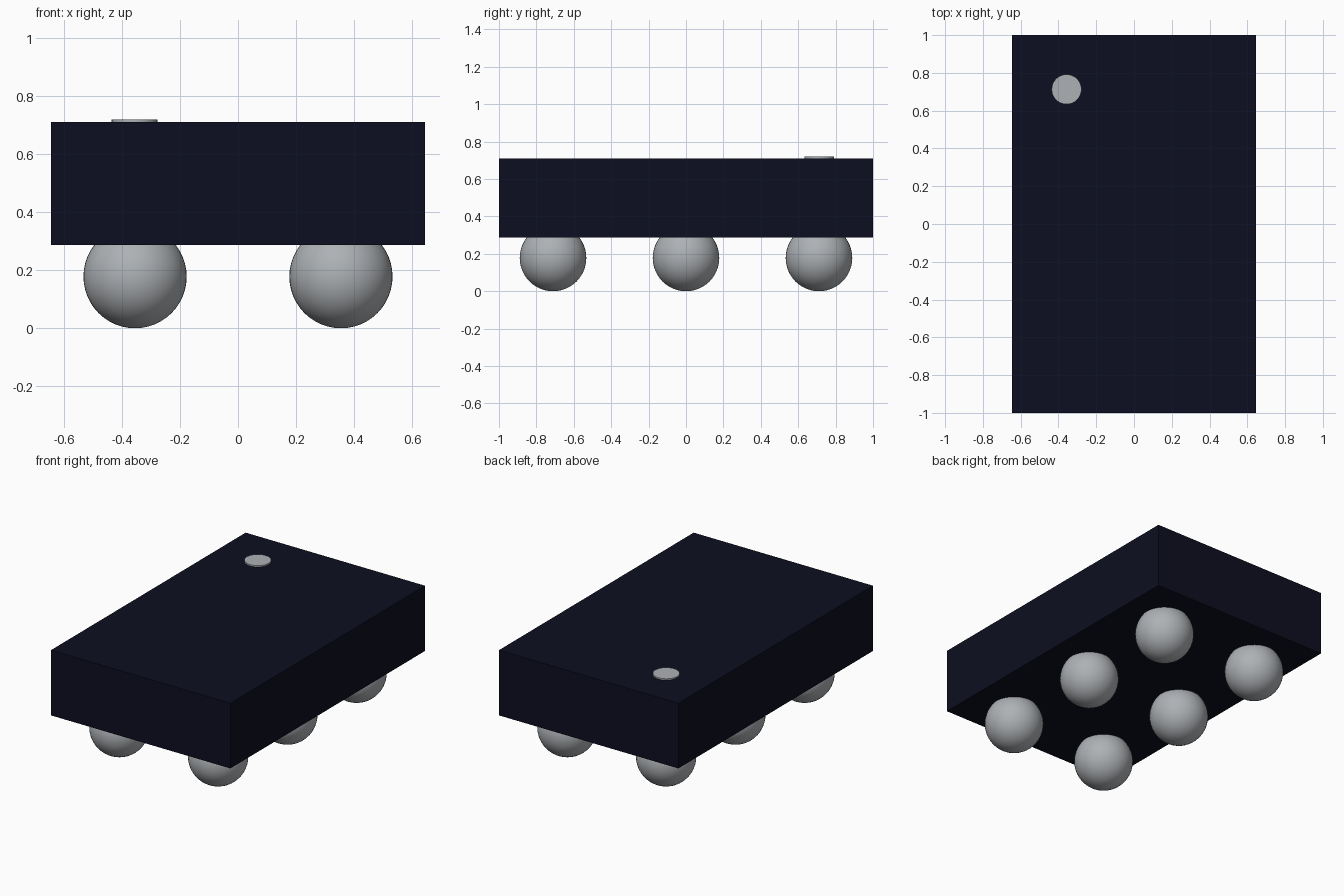
import bpy
import math

cube = bpy.data.objects.get("Cube")
if cube:
    bpy.data.objects.remove(cube, do_unlink=True)


def make_material(name, rgb):
    mat = bpy.data.materials.new(name)
    mat.use_nodes = True
    mat.diffuse_color = (*rgb, 1)
    bsdf = mat.node_tree.nodes["Principled BSDF"]
    bsdf.inputs["Base Color"].default_value = (*rgb, 1)
    return mat


def finish(name, mat, smooth=False):
    obj = bpy.context.object
    obj.name = name
    obj.data.materials.append(mat)
    if smooth:
        bpy.ops.object.shade_smooth_by_angle(angle=math.radians(40))
    return obj


navy = make_material("dark navy plastic", (0.004, 0.0045, 0.015))
grey = make_material("light grey metal", (0.42, 0.44, 0.46))

BODY_BOTTOM, BODY_TOP = 0.287, 0.711
BALL_RADIUS = 0.178

# Rectangular package body
bpy.ops.mesh.primitive_cube_add(size=1, location=(0, 0, (BODY_BOTTOM + BODY_TOP) / 2))
body = finish("package_body", navy)
body.scale = (1.29, 2.0, BODY_TOP - BODY_BOTTOM)
bpy.ops.object.transform_apply(location=False, rotation=False, scale=True)

# Thin round orientation marker, slightly sunk into the top face
bpy.ops.mesh.primitive_cylinder_add(vertices=32, radius=0.079, depth=0.018,
                                    location=(-0.357, 0.713, BODY_TOP))
finish("corner_marker", grey, smooth=True)

# Two by three grid of contact balls, partly sunk into the underside
for side, x in (("right", -0.355), ("left", 0.355)):
    for row, y in (("front", -0.711), ("middle", 0), ("back", 0.711)):
        bpy.ops.mesh.primitive_uv_sphere_add(segments=48, ring_count=24, radius=BALL_RADIUS,
                                             location=(x, y, BALL_RADIUS))
        finish(f"contact_ball_{row}_{side}", grey, smooth=True)
